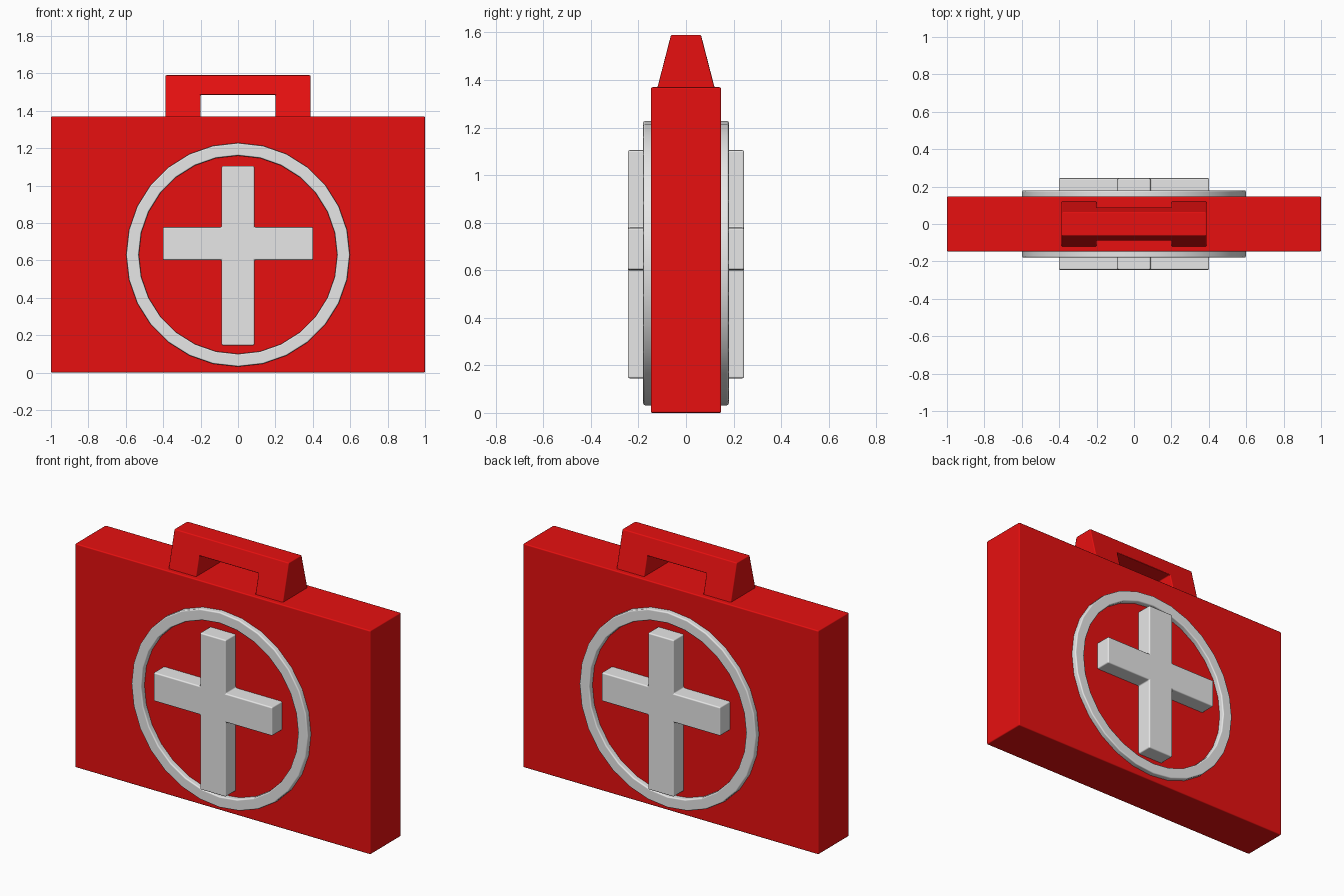
import bpy
import bmesh
import math

cube = bpy.data.objects.get("Cube")
if cube:
    bpy.data.objects.remove(cube, do_unlink=True)


def make_material(name, color):
    mat = bpy.data.materials.new(name)
    mat.use_nodes = True
    mat.diffuse_color = color
    mat.node_tree.nodes["Principled BSDF"].inputs["Base Color"].default_value = color
    return mat


RED = make_material("case_red", (0.8, 0.005, 0.005, 1))
WHITE = make_material("emblem_white", (0.8, 0.8, 0.8, 1))


def finish(name, bm, mat, bevel, mirror=False):
    """Turn a bmesh into an object with softened edges."""
    bmesh.ops.recalc_face_normals(bm, faces=bm.faces)
    mesh = bpy.data.meshes.new(name)
    bm.to_mesh(mesh)
    bm.free()
    mesh.materials.append(mat)
    obj = bpy.data.objects.new(name, mesh)
    bpy.context.collection.objects.link(obj)
    bpy.ops.object.select_all(action="DESELECT")
    obj.select_set(True)
    bpy.context.view_layer.objects.active = obj
    bpy.ops.object.shade_smooth_by_angle(angle=math.radians(30))
    if mirror:
        mod = obj.modifiers.new("both_sides", "MIRROR")
        mod.use_axis = (False, True, False)
        mod.use_mirror_merge = False
    mod = obj.modifiers.new("soft_edges", "BEVEL")
    mod.width = bevel
    mod.segments = 2
    mod.limit_method = "ANGLE"
    mod.angle_limit = math.radians(40)
    mod.harden_normals = True
    return obj


def prism(outline, y0, y1):
    """Extrude an x-z outline along y."""
    bm = bmesh.new()
    face = bm.faces.new([bm.verts.new((x, y0, z)) for x, z in outline])
    result = bmesh.ops.extrude_face_region(bm, geom=[face])
    for v in result["geom"]:
        if isinstance(v, bmesh.types.BMVert):
            v.co.y = y1
    return bm


# Case body
body = prism([(-1, 0), (1, 0), (1, 1.37), (-1, 1.37)], -0.148, 0.148)
finish("case_body", body, RED, 0.007)

# Handle: an arch that narrows towards the top
BASE, GRIP, TOP = 1.35, 1.485, 1.59
handle = prism([(-0.388, BASE), (-0.2, BASE), (-0.2, GRIP), (0.2, GRIP),
                (0.2, BASE), (0.388, BASE), (0.388, TOP), (-0.388, TOP)], -1, 1)
for v in handle.verts:
    v.co.y *= 0.125 + (0.063 - 0.125) * (v.co.z - BASE) / (TOP - BASE)
finish("handle", handle, RED, 0.006)

# Cross on both sides
CZ, ARM, MID = 0.625, 0.088, 0.69
cross = prism([(-ARM, 0.145), (ARM, 0.145), (ARM, MID - ARM), (0.402, MID - ARM),
               (0.402, MID + ARM), (ARM, MID + ARM), (ARM, 1.105), (-ARM, 1.105),
               (-ARM, MID + ARM), (-0.402, MID + ARM), (-0.402, MID - ARM),
               (-ARM, MID - ARM)], -0.245, -0.13)
finish("cross", cross, WHITE, 0.008, mirror=True)

# Ring around the cross on both sides
SEGMENTS = 28
ring = bmesh.new()
section = [(0.53, -0.13), (0.53, -0.18), (0.598, -0.18), (0.598, -0.13)]
loops = []
for i in range(SEGMENTS):
    a = 2 * math.pi * i / SEGMENTS
    loops.append([ring.verts.new((r * math.cos(a), y, 0.63 + r * math.sin(a)))
                  for r, y in section])
for i, here in enumerate(loops):
    there = loops[(i + 1) % SEGMENTS]
    for j in range(len(section)):
        k = (j + 1) % len(section)
        ring.faces.new((here[j], here[k], there[k], there[j]))
finish("emblem_ring", ring, WHITE, 0.008, mirror=True)
